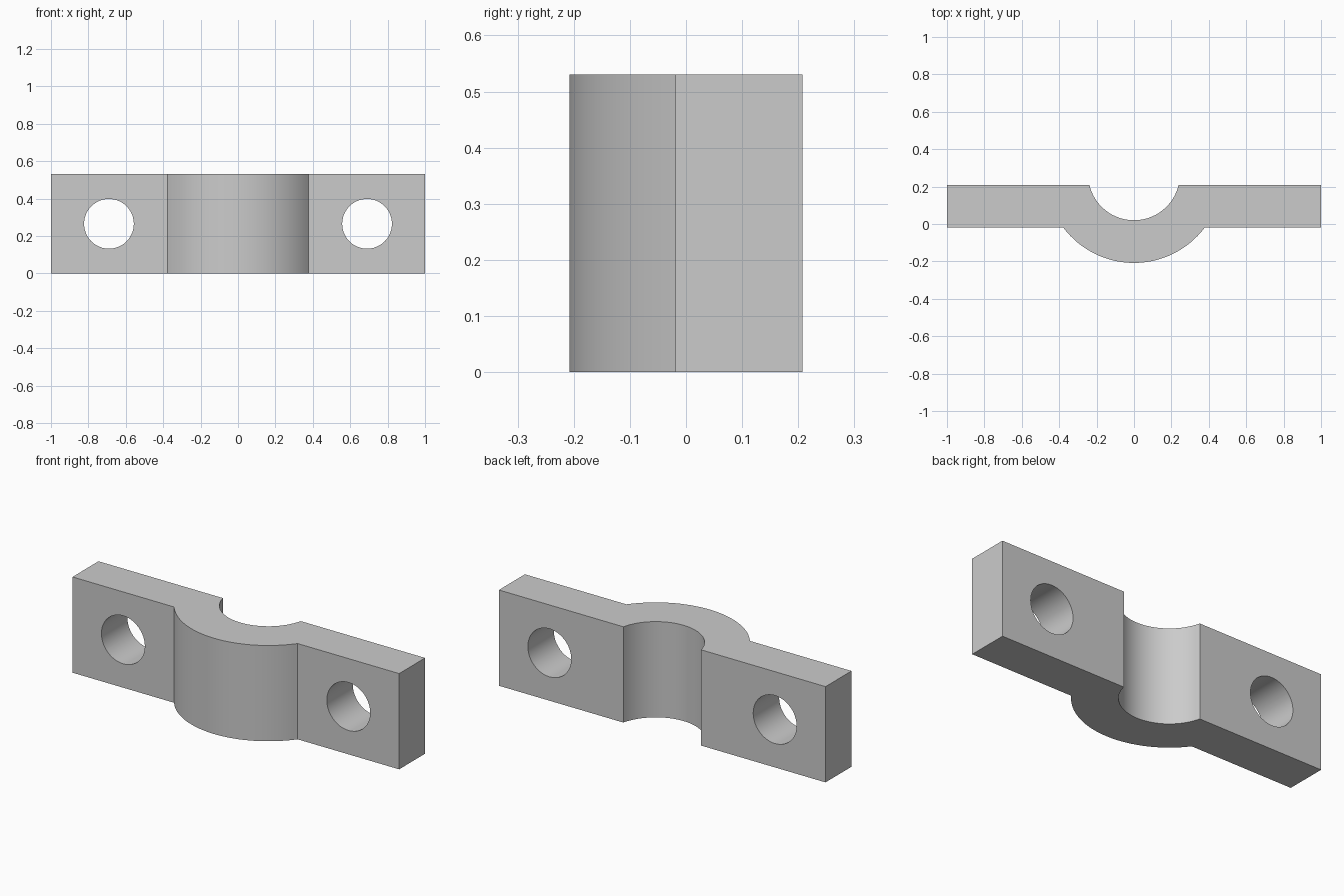
import bpy, bmesh
from math import sin, cos, asin, pi, radians
from mathutils import Matrix

HEIGHT = 0.53
BACK, FRONT = 0.208, -0.019          # flange faces along y
CENTRE_Y = 0.265                     # shared centre of both arcs
OUTER_R, INNER_R = 0.473, 0.245
HOLE_X, HOLE_R = 0.69, 0.133

cube = bpy.data.objects.get("Cube")
if cube:
    bpy.data.objects.remove(cube, do_unlink=True)

grey = bpy.data.materials.new("plain_grey")
grey.use_nodes = True
colour = (0.6, 0.6, 0.6, 1)
grey.diffuse_color = colour
grey.node_tree.nodes["Principled BSDF"].inputs["Base Color"].default_value = colour


def arc(radius, y_end, steps):
    """Lower arc from left to right, ending on the line y = y_end."""
    start = asin((CENTRE_Y - y_end) / radius)
    angles = [pi + start + (pi - 2 * start) * i / steps for i in range(steps + 1)]
    return [(radius * cos(a), CENTRE_Y + radius * sin(a)) for a in angles]


def make_object(name, bm):
    bmesh.ops.recalc_face_normals(bm, faces=bm.faces)
    mesh = bpy.data.meshes.new(name)
    bm.to_mesh(mesh)
    bm.free()
    mesh.materials.append(grey)
    obj = bpy.data.objects.new(name, mesh)
    bpy.context.collection.objects.link(obj)
    return obj


# Clamp body: flanges and half-round saddle as one extruded profile
outline = [(-1, BACK), (-1, FRONT)] + arc(OUTER_R, FRONT, 32)
outline += [(1, FRONT), (1, BACK)] + arc(INNER_R, BACK, 32)[::-1]
bm = bmesh.new()
face = bm.faces.new([bm.verts.new((x, y, 0)) for x, y in outline])
extruded = bmesh.ops.extrude_face_region(bm, geom=[face], use_keep_orig=True)
top = [v for v in extruded["geom"] if isinstance(v, bmesh.types.BMVert)]
bmesh.ops.translate(bm, verts=top, vec=(0, 0, HEIGHT))
clamp = make_object("clamp_bracket", bm)

# Bolt holes through both flanges
bm = bmesh.new()
for side in (-1, 1):
    place = Matrix.Translation((side * HOLE_X, 0.1, HEIGHT / 2)) @ Matrix.Rotation(pi / 2, 4, "X")
    bmesh.ops.create_cone(bm, cap_ends=True, segments=48, radius1=HOLE_R,
                          radius2=HOLE_R, depth=0.6, matrix=place)
cutter = make_object("bolt_hole_cutter", bm)

cut = clamp.modifiers.new("bolt_holes", "BOOLEAN")
cut.operation = "DIFFERENCE"
cut.solver = "EXACT"
cut.object = cutter

# Apply the cut, drop the cutter, smooth the curved walls
bpy.ops.object.select_all(action="DESELECT")
bpy.context.view_layer.objects.active = clamp
clamp.select_set(True)
bpy.ops.object.modifier_apply(modifier=cut.name)
bpy.data.objects.remove(cutter, do_unlink=True)
bpy.ops.object.shade_smooth_by_angle(angle=radians(25))
